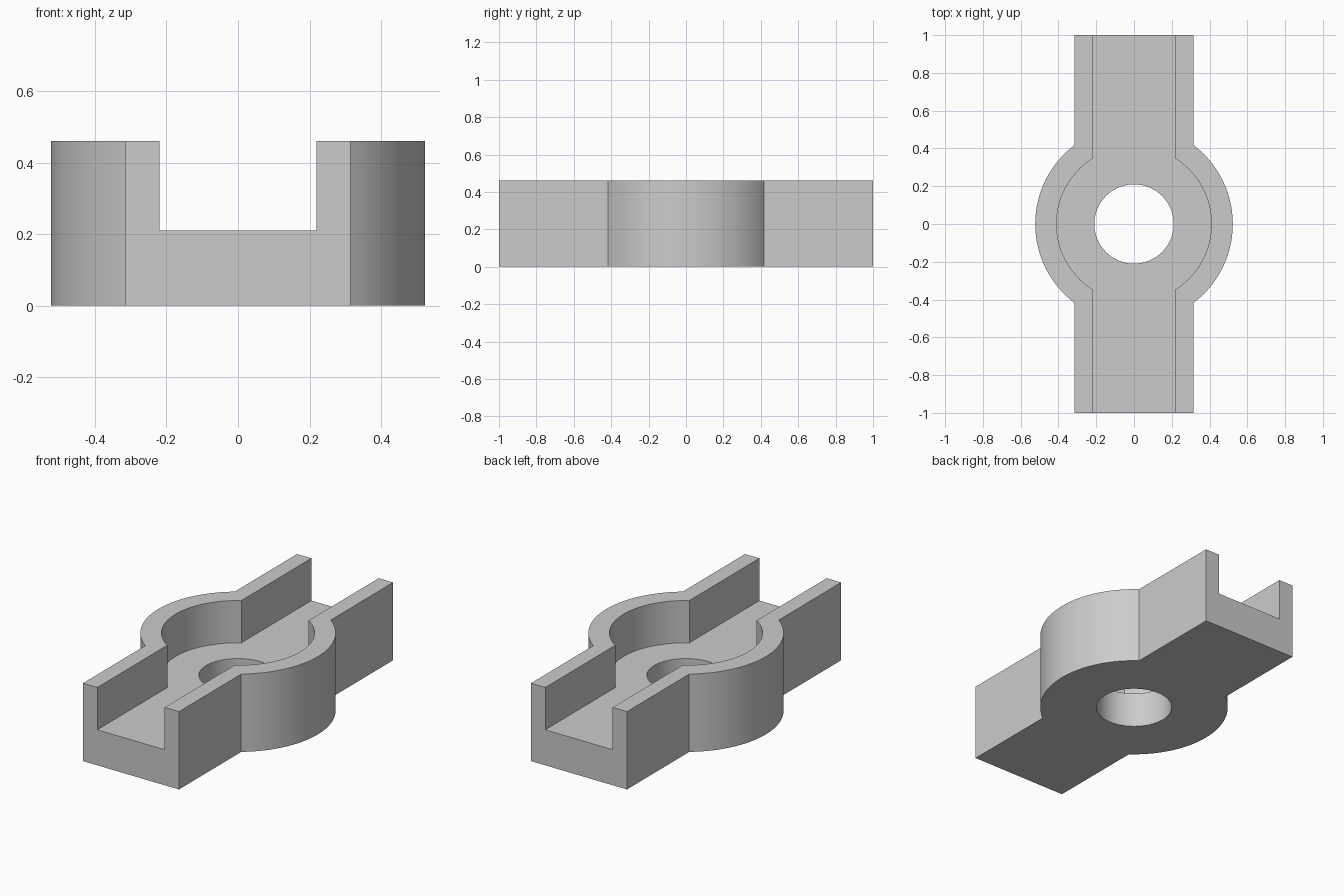
import bpy
import bmesh
from math import acos, cos, sin, pi

if "Cube" in bpy.data.objects:
    bpy.data.objects.remove(bpy.data.objects["Cube"], do_unlink=True)

HEIGHT, FLOOR = 0.46, 0.21
STEPS = 40

grey = bpy.data.materials.new("plain_grey")
grey.use_nodes = True
colour = (0.6, 0.6, 0.6, 1)
grey.diffuse_color = colour
grey.node_tree.nodes["Principled BSDF"].inputs["Base Color"].default_value = colour


def arc(radius, start, end, steps):
    angles = [start + (end - start) * i / steps for i in range(steps + 1)]
    return [(radius * cos(a), radius * sin(a)) for a in angles]


def bar_with_disc(half_width, half_length, radius):
    """Outline of a straight bar merged with a disc at its middle."""
    a = acos(half_width / radius)
    half = arc(radius, -a, a, STEPS) + [(half_width, half_length)]
    half += [(-half_width, half_length)]
    return half + [(-x, -y) for x, y in half]


def extrude_outline(name, outline, bottom, top):
    mesh = bpy.data.meshes.new(name)
    bm = bmesh.new()
    face = bm.faces.new([bm.verts.new((x, y, bottom)) for x, y in outline])
    ext = bmesh.ops.extrude_face_region(bm, geom=[face])["geom"]
    verts = [v for v in ext if isinstance(v, bmesh.types.BMVert)]
    bmesh.ops.translate(bm, verts=verts, vec=(0, 0, top - bottom))
    bmesh.ops.recalc_face_normals(bm, faces=bm.faces)
    bm.to_mesh(mesh)
    bm.free()
    obj = bpy.data.objects.new(name, mesh)
    bpy.context.collection.objects.link(obj)
    mesh.materials.append(grey)
    return obj


# Solid body: bar with a round boss
body = extrude_outline("channel_body", bar_with_disc(0.314, 1, 0.523), 0, HEIGHT)

# Open channel with round pocket, and the through hole
cutters = [
    extrude_outline("channel_cutter", bar_with_disc(0.22, 1.2, 0.41), FLOOR, HEIGHT + 0.2),
    extrude_outline("hole_cutter", arc(0.21, 0, 2 * pi, 64)[:-1], -0.2, HEIGHT + 0.1),
]
for cutter in cutters:
    cutter.hide_render = True
    cut = body.modifiers.new(cutter.name, "BOOLEAN")
    cut.operation = "DIFFERENCE"
    cut.solver = "EXACT"
    cut.object = cutter

# Bake the cuts and drop the cutters
bpy.context.view_layer.update()
evaluated = body.evaluated_get(bpy.context.evaluated_depsgraph_get())
baked = bpy.data.meshes.new_from_object(evaluated)
body.modifiers.clear()
body.data = baked
for cutter in cutters:
    bpy.data.objects.remove(cutter, do_unlink=True)

# Smooth curved walls, crisp corners
bpy.ops.object.select_all(action="DESELECT")
body.select_set(True)
bpy.context.view_layer.objects.active = body
bpy.ops.object.shade_smooth_by_angle(angle=0.4)
